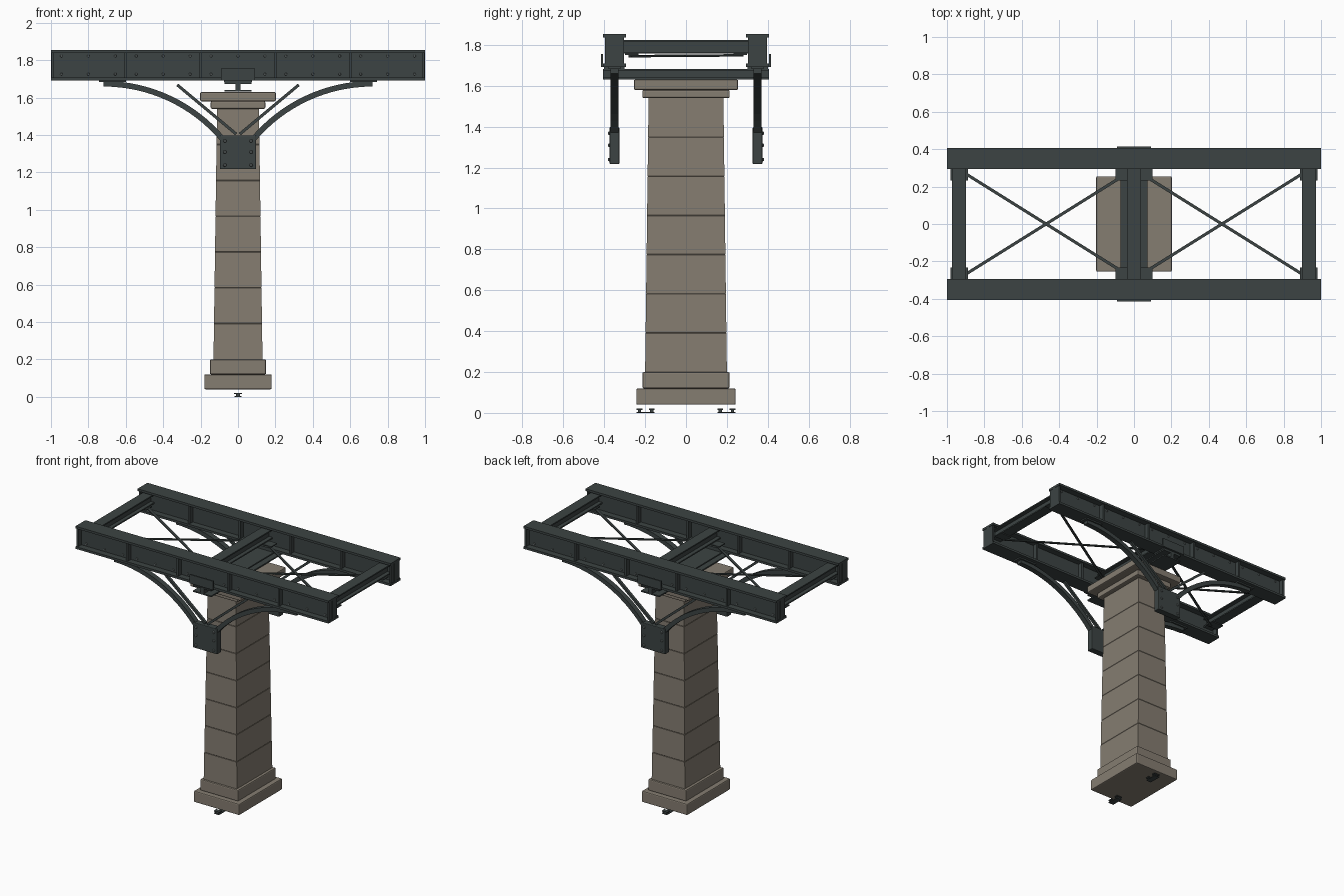
import bpy, bmesh, math
from mathutils import Vector, Matrix

if "Cube" in bpy.data.objects:
    bpy.data.objects.remove(bpy.data.objects["Cube"])


def material(name, rgb):
    m = bpy.data.materials.new(name)
    m.diffuse_color = (*rgb, 1)
    m.use_nodes = True
    m.node_tree.nodes["Principled BSDF"].inputs["Base Color"].default_value = m.diffuse_color
    return m


IRON = material("dark_iron", (0.045, 0.057, 0.056))
STONE = material("pier_stone", (0.235, 0.205, 0.165))
RIVET = material("rivet_steel", (0.13, 0.15, 0.15))


def finish(name, bm, mat, bevel=0):
    bmesh.ops.recalc_face_normals(bm, faces=bm.faces)
    me = bpy.data.meshes.new(name)
    bm.to_mesh(me)
    bm.free()
    me.materials.append(mat)
    ob = bpy.data.objects.new(name, me)
    bpy.context.collection.objects.link(ob)
    if bevel:
        b = ob.modifiers.new("bevel", 'BEVEL')
        b.width, b.segments, b.limit_method = bevel, 2, 'ANGLE'
    return ob


def add_box(bm, x0, x1, y0, y1, z0, z1):
    m = Matrix.Translation(((x0 + x1) / 2, (y0 + y1) / 2, (z0 + z1) / 2)) @ \
        Matrix.Diagonal((x1 - x0, y1 - y0, z1 - z0, 1))
    bmesh.ops.create_cube(bm, size=1, matrix=m)


def add_bar(bm, a, b, w, h):
    # rectangular bar between two points; w is horizontal, h is across it
    a, b = Vector(a), Vector(b)
    d = (b - a).normalized()
    side = Vector((0, 0, 1)).cross(d).normalized()
    up = d.cross(side)
    rot = Matrix((d, side, up)).transposed().to_4x4()
    bmesh.ops.create_cube(bm, size=1, matrix=Matrix.Translation((a + b) / 2) @ rot @
                          Matrix.Diagonal(((b - a).length, w, h, 1)))


def add_cross_beam(bm, x, half_w, half_y, z0, z1, flange, web):
    # I-section running along y
    add_box(bm, x - half_w, x + half_w, -half_y, half_y, z0, z0 + flange)
    add_box(bm, x - half_w, x + half_w, -half_y, half_y, z1 - flange, z1)
    add_box(bm, x - web, x + web, -half_y, half_y, z0 + flange, z1 - flange)


def add_rivet(bm, x, y, z, side, r=0.008):
    m = Matrix.Translation((x, y, z)) @ Matrix.Rotation(-side * math.pi / 2, 4, 'X')
    bmesh.ops.create_cone(bm, cap_ends=True, segments=8, radius1=r, radius2=r * 0.65,
                          depth=0.01, matrix=m)


# stone base and cap tiers
for name, hx, hy, z0, z1 in (("plinth", .18, .243, .04, .12), ("plinth_step", .15, .213, .12, .20),
                             ("cap_neck", .146, .214, 1.54, 1.58), ("cap_slab", .202, .255, 1.58, 1.63)):
    bm = bmesh.new()
    add_box(bm, -hx, hx, -hy, hy, z0, z1)
    finish(name, bm, STONE, 0.007)

# tapered shaft with fine joints between the courses
bm = bmesh.new()
levels = [(0.2, 0)]
for i in range(1, 7):
    z = 0.2 + 1.34 * i / 7
    levels += [(z - .002, 0), (z, .0015), (z + .002, 0)]
levels.append((1.54, 0))
rings = []
for z, inset in levels:
    t = (z - 0.2) / 1.34
    hx, hy = .131 - .019 * t - inset, .2 - .017 * t - inset
    rings.append([bm.verts.new((sx * hx, sy * hy, z)) for sx, sy in ((-1, -1), (1, -1), (1, 1), (-1, 1))])
for a, b in zip(rings, rings[1:]):
    for i in range(4):
        j = (i + 1) % 4
        bm.faces.new((a[i], a[j], b[j], b[i]))
bm.faces.new(rings[0])
bm.faces.new(rings[-1])
finish("pier_shaft", bm, STONE)

# bearer beam on the cap
bm = bmesh.new()
add_cross_beam(bm, 0, .072, .405, 1.632, 1.682, .009, .014)
finish("bearer_beam", bm, IRON)

# upper cross beams
for name, x in (("left_cross_beam", -.935), ("middle_cross_beam", 0), ("right_cross_beam", .935)):
    bm = bmesh.new()
    add_cross_beam(bm, x, .037, .34, 1.757, 1.825, .009, .009)
    finish(name, bm, IRON)

# diagonal wind bracing and its gussets
bm = bmesh.new()
for s in (-1, 1):
    for t in (-1, 1):
        add_bar(bm, (s * .03, -t * .275, 1.747), (s * .91, t * .275, 1.747 + .004 * t), .016, .008)
        add_box(bm, s * .935 - .047, s * .935 + .047, t * .265 - .033, t * .265 + .033, 1.75, 1.757)
for t in (-1, 1):
    add_box(bm, -.1, .1, t * .265 - .033, t * .265 + .033, 1.75, 1.757)
finish("wind_bracing", bm, IRON)

for s, label in ((-1, "front"), (1, "back")):
    yc = s * .35

    # plate girder with stiffeners
    bm = bmesh.new()
    add_box(bm, -1, 1, yc - .056, yc + .056, 1.837, 1.853)
    add_box(bm, -1, 1, yc - .056, yc + .056, 1.692, 1.708)
    add_box(bm, -1, 1, yc - .012, yc + .012, 1.708, 1.837)
    for x in (-.99, -.6, -.2, .2, .6, .99):
        add_box(bm, x - .007, x + .007, yc - .046, yc + .046, 1.708, 1.837)
    finish(label + "_girder", bm, IRON)

    # girder seat and side plate
    bm = bmesh.new()
    add_box(bm, -.075, .075, yc - .05, yc + .05, 1.682, 1.692)
    add_box(bm, -.092, .092, s * .41 - .005, s * .41 + .005, 1.692, 1.755)
    finish(label + "_girder_seat", bm, IRON)

    # bracket block hung beside the pier
    bm = bmesh.new()
    add_box(bm, -.097, .097, yc - .024, yc + .024, 1.217, 1.398)
    finish(label + "_bracket_block", bm, IRON, 0.005)

    # curved braces, straight struts and end pads
    bm = bmesh.new()
    cx, cz, r, steps = .72, 1.675 - .836, .836, 16
    for m in (-1, 1):
        prev = None
        for i in range(steps + 1):
            a = math.radians(50) * i / steps
            ring = [bm.verts.new((m * (cx - (r + dr) * math.sin(a)), yc + dy, cz + (r + dr) * math.cos(a)))
                    for dr, dy in ((-.016, -.019), (-.016, .019), (.014, .019), (.014, -.019))]
            if prev:
                for k in range(4):
                    bm.faces.new((prev[k], prev[(k + 1) % 4], ring[(k + 1) % 4], ring[k]))
            else:
                bm.faces.new(ring)
            prev = ring
        bm.faces.new(prev)
        add_bar(bm, (m * .01, yc, 1.405), (m * .325, yc, 1.668), .02, .016)
        x0, x1 = sorted((m * .6, m * .742))
        add_box(bm, x0, x1, yc - .03, yc + .03, 1.682, 1.692)
    finish(label + "_arched_brace", bm, IRON)

    # rivets on the girder web and bracket block
    bm = bmesh.new()
    for i in range(5):
        for dx in (-.144, 0, .144):
            for z in (1.725, 1.822):
                add_rivet(bm, -.8 + .4 * i + dx, yc + s * .014, z, s)
    for x in (-.07, .07):
        for z in (1.239, 1.309, 1.368):
            add_rivet(bm, x, yc + s * .027, z, s, .01)
    finish(label + "_rivets", bm, RIVET)

    # small anchor clamps under the plinth
    bm = bmesh.new()
    for y in (s * .167, s * .228):
        add_box(bm, -.022, .022, y - .014, y + .014, .014, .021)
        add_box(bm, -.012, .012, y - .008, y + .008, .005, .014)
    add_box(bm, -.02, .02, s * .198 - .045, s * .198 + .045, 0, .005)
    finish(label + "_anchor", bm, IRON)
